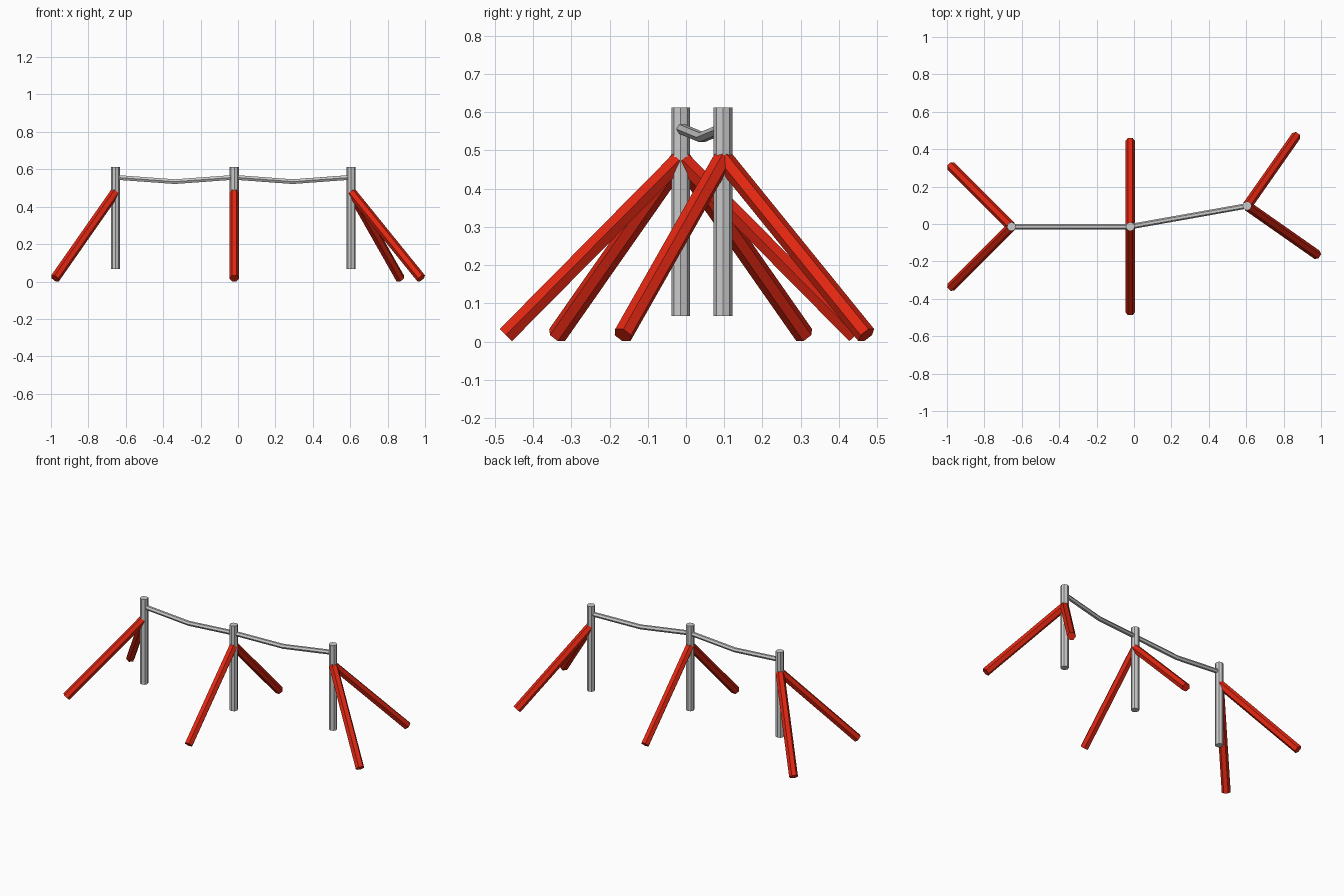
import bpy, bmesh
from math import cos, sin, radians
from mathutils import Vector, Matrix

if "Cube" in bpy.data.objects:
    bpy.data.objects.remove(bpy.data.objects["Cube"])

red = bpy.data.materials.new("red_paint")
red.diffuse_color = (0.75, 0.02, 0.006, 1)
red.use_nodes = True
red.node_tree.nodes["Principled BSDF"].inputs["Base Color"].default_value = red.diffuse_color


def prism(name, start, end, radius, sides, material=None):
    """Faceted bar between two points, with one corner pointing sideways."""
    a, b = Vector(start), Vector(end)
    z = (b - a).normalized()
    y = Vector((0, 0, 1)).cross(z)
    y = y.normalized() if y.length > 1e-4 else Vector((0, 1, 0))
    x = y.cross(z)
    turn = Matrix((x, y, z)).transposed().to_4x4()
    bm = bmesh.new()
    bmesh.ops.create_cone(bm, cap_ends=True, segments=sides, radius1=radius,
                          radius2=radius, depth=(b - a).length,
                          matrix=Matrix.Translation((a + b) / 2) @ turn)
    mesh = bpy.data.meshes.new(name)
    bm.to_mesh(mesh)
    bm.free()
    if material:
        mesh.materials.append(material)
    obj = bpy.data.objects.new(name, mesh)
    bpy.context.collection.objects.link(obj)


def sagging_rail(name, start, end, sag):
    """Six-sided rail with a single low point at mid-span."""
    a, b = Vector(start), Vector(end)
    mid = (a + b) / 2 - Vector((0, 0, sag))
    curve = bpy.data.curves.new(name, 'CURVE')
    curve.dimensions = '3D'
    curve.bevel_depth = 0.0145
    curve.bevel_resolution = 1
    curve.use_fill_caps = True
    spline = curve.splines.new('POLY')
    spline.points.add(2)
    for point, co in zip(spline.points, (a, mid, b)):
        point.co = (*co, 1)
    spline.use_smooth = False
    bpy.context.collection.objects.link(bpy.data.objects.new(name, curve))


# Posts, each with two slanted braces: (label, x, y, brace headings)
posts = [("left", -0.655, -0.014, (135, 225)),
         ("middle", -0.02, -0.014, (90, 270)),
         ("right", 0.605, 0.097, (55, -35))]
reach = 0.457

for label, px, py, headings in posts:
    prism(label + "_post", (px, py, 0.067), (px, py, 0.612), 0.0245, 8)
    for side, heading in zip(("back", "front"), headings):
        dx, dy = cos(radians(heading)), sin(radians(heading))
        prism(f"{label}_{side}_brace",
              (px + 0.004 * dx, py + 0.004 * dy, 0.475),
              (px + reach * dx, py + reach * dy, 0.017), 0.026, 6, red)

# Rails strung between neighbouring posts
for p, q in zip(posts, posts[1:]):
    sagging_rail(f"{p[0]}_to_{q[0]}_rail", (p[1], p[2], 0.557), (q[1], q[2], 0.557), 0.023)
